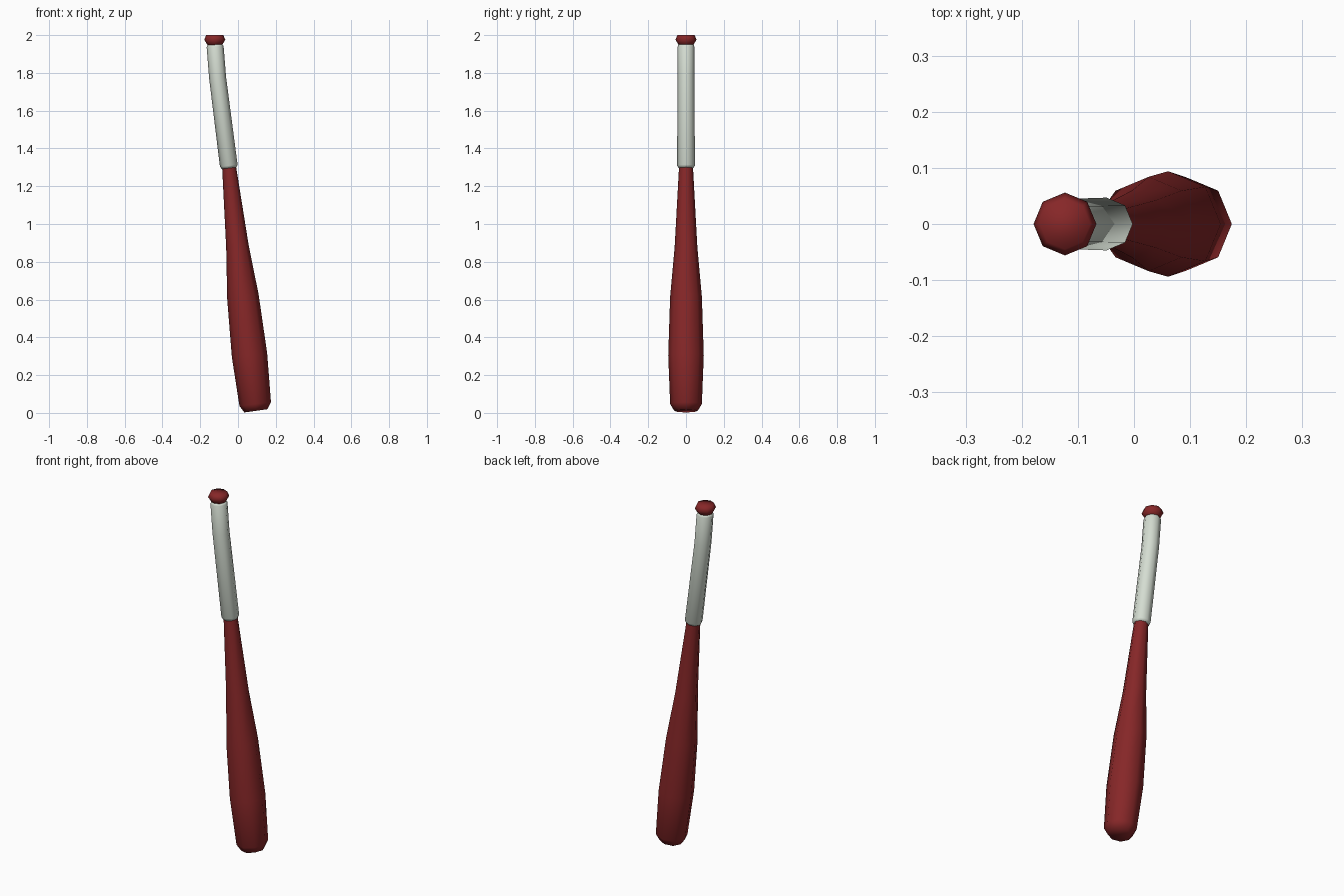
import bpy, bmesh, math

if "Cube" in bpy.data.objects:
    bpy.data.objects.remove(bpy.data.objects["Cube"])

SIDES = 8


def material(name, rgb):
    m = bpy.data.materials.new(name)
    m.diffuse_color = (*rgb, 1.0)
    m.use_nodes = True
    m.node_tree.nodes["Principled BSDF"].inputs["Base Color"].default_value = m.diffuse_color
    return m


red = material("dark red paint", (0.24, 0.020, 0.021))
white = material("pale grey grip tape", (0.66, 0.72, 0.64))


def tube(name, rings, mat):
    """Smooth eight-sided tube; each ring is (centre x, centre z, radius, tilt in degrees)."""
    bm = bmesh.new()
    loops = []
    for cx, cz, r, tilt in rings:
        t = math.radians(tilt)
        loop = []
        for i in range(SIDES):
            a = 2 * math.pi * i / SIDES
            u, v = r * math.cos(a), r * math.sin(a)
            loop.append(bm.verts.new((cx + u * math.cos(t), v, cz + u * math.sin(t))))
        loops.append(loop)
    for lo, hi in zip(loops, loops[1:]):
        for i in range(SIDES):
            j = (i + 1) % SIDES
            bm.faces.new((lo[i], lo[j], hi[j], hi[i]))
    bm.faces.new(loops[0][::-1])
    bm.faces.new(loops[-1])
    for f in bm.faces:
        f.smooth = True
    mesh = bpy.data.meshes.new(name)
    bm.to_mesh(mesh)
    bm.free()
    mesh.materials.append(mat)
    obj = bpy.data.objects.new(name, mesh)
    bpy.context.collection.objects.link(obj)
    return obj


# Barrel: thick, gently bent and tapering up into the grip
tube("barrel", [
    (0.095, 0.011, 0.062, 8),
    (0.091, 0.047, 0.084, 7),
    (0.061, 0.305, 0.094, 6),
    (0.026, 0.615, 0.084, 8),
    (-0.003, 0.880, 0.060, 8),
    (-0.047, 1.300, 0.037, 7),
    (-0.053, 1.340, 0.036, 7),
], red)

# Grip sleeve: slightly rounded ends, bending towards vertical at the top
tube("grip", [
    (-0.047, 1.296, 0.039, 7),
    (-0.049, 1.309, 0.047, 7),
    (-0.108, 1.775, 0.045, 5),
    (-0.121, 1.938, 0.045, 3),
    (-0.122, 1.949, 0.040, 2),
], white)

# Knob: flared cap at the end of the handle
tube("knob", [
    (-0.123, 1.943, 0.036, 0),
    (-0.123, 1.976, 0.056, 0),
    (-0.123, 2.000, 0.045, 0),
], red)
